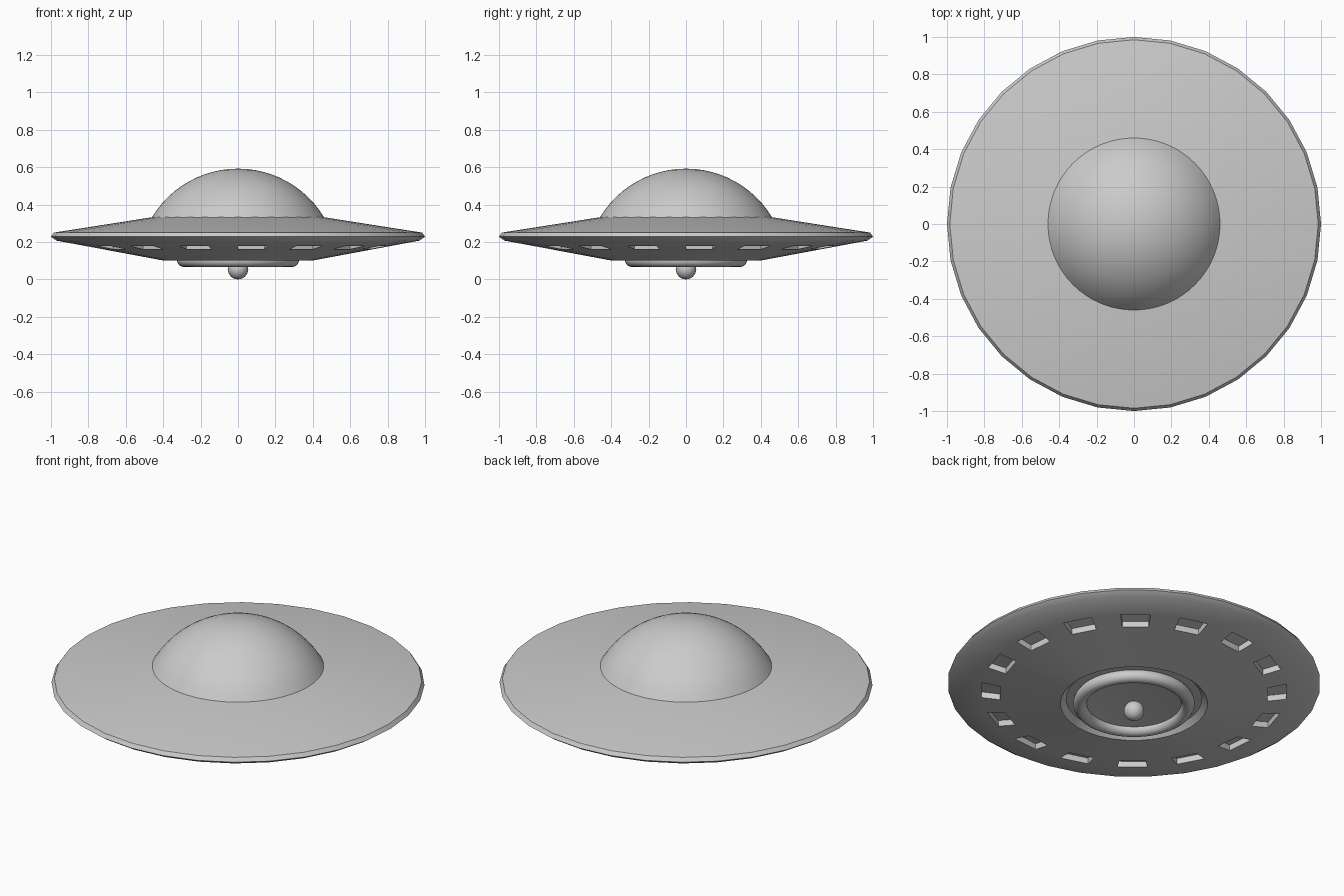
import bpy, bmesh, math

if "Cube" in bpy.data.objects:
    bpy.data.objects.remove(bpy.data.objects["Cube"])

grey = bpy.data.materials.new("hull_grey")
grey.diffuse_color = (0.6, 0.6, 0.6, 1)
grey.use_nodes = True
grey.node_tree.nodes["Principled BSDF"].inputs["Base Color"].default_value = grey.diffuse_color


def lathe(name, profile, sides, closed=False):
    """Spin (radius, z) points round the z axis; radius 0 makes a pole."""
    bm = bmesh.new()
    rings = []
    for r, z in profile:
        if r == 0:
            rings.append([bm.verts.new((0, 0, z))] * sides)
        else:
            rings.append([bm.verts.new((r * math.cos(2 * math.pi * i / sides),
                                        r * math.sin(2 * math.pi * i / sides), z))
                          for i in range(sides)])
    bands = []
    pairs = list(zip(rings, rings[1:] + rings[:1]))
    for a, b in pairs if closed else pairs[:-1]:
        band = []
        for i in range(sides):
            j = (i + 1) % sides
            corners = list(dict.fromkeys((a[i], b[i], b[j], a[j])))
            band.append(bm.faces.new(corners))
        bands.append(band)
    bmesh.ops.recalc_face_normals(bm, faces=bm.faces)
    return name, bm, bands


def finish(name, bm, angle=30):
    mesh = bpy.data.meshes.new(name)
    bm.to_mesh(mesh)
    bm.free()
    mesh.materials.append(grey)
    ob = bpy.data.objects.new(name, mesh)
    bpy.context.collection.objects.link(ob)
    bpy.ops.object.select_all(action='DESELECT')
    ob.select_set(True)
    bpy.context.view_layer.objects.active = ob
    bpy.ops.object.shade_smooth_by_angle(angle=math.radians(angle))
    return ob


# Saucer hull, with a recess in the belly
def belly(r):
    return 0.10 + (r - 0.395) * 0.107 / 0.575


name, bm, bands = lathe("saucer_hull", [
    (0, 0.335), (0.455, 0.333), (0.985, 0.25), (1.0, 0.228), (0.97, 0.207),
    (0.82, belly(0.82)), (0.72, belly(0.72)), (0.395, 0.10),
    (0.365, 0.13), (0, 0.13)], 32)

# Window recesses: every second face of the belly band pushed up
for face in bands[5][0::2]:
    new = bmesh.ops.extrude_discrete_faces(bm, faces=[face])["faces"][0]
    for v in new.verts:
        v.co.z += 0.035
finish(name, bm)

# Dome: a cap of a sphere
R, top = 0.537, 0.592
a0 = math.asin(0.46 / R)
cap = [(R * math.sin(a0 * k / 12), top - R + R * math.cos(a0 * k / 12)) for k in range(13)]
name, bm, _ = lathe("dome", cap, 64)
finish(name, bm)

# Rounded ring under the belly
ring = [(0.29 + 0.036 * math.cos(2 * math.pi * k / 16),
         0.102 + 0.036 * math.sin(2 * math.pi * k / 16)) for k in range(16)]
name, bm, _ = lathe("belly_ring", ring, 48, closed=True)
finish(name, bm, 60)

# Shallow dish inside the ring
dish = [(0.28 * k / 6, 0.118 - 0.018 * (k / 6) ** 2) for k in range(7)]
name, bm, _ = lathe("belly_dish", dish, 48)
for f in bm.faces:
    if f.normal.z > 0:
        f.normal_flip()
finish(name, bm)

# Small ball hanging in the middle
ball = [(0.055 * math.sin(math.pi * k / 12) if 0 < k < 12 else 0,
         0.055 - 0.055 * math.cos(math.pi * k / 12)) for k in range(13)]
name, bm, _ = lathe("belly_ball", ball, 24)
finish(name, bm, 60)
